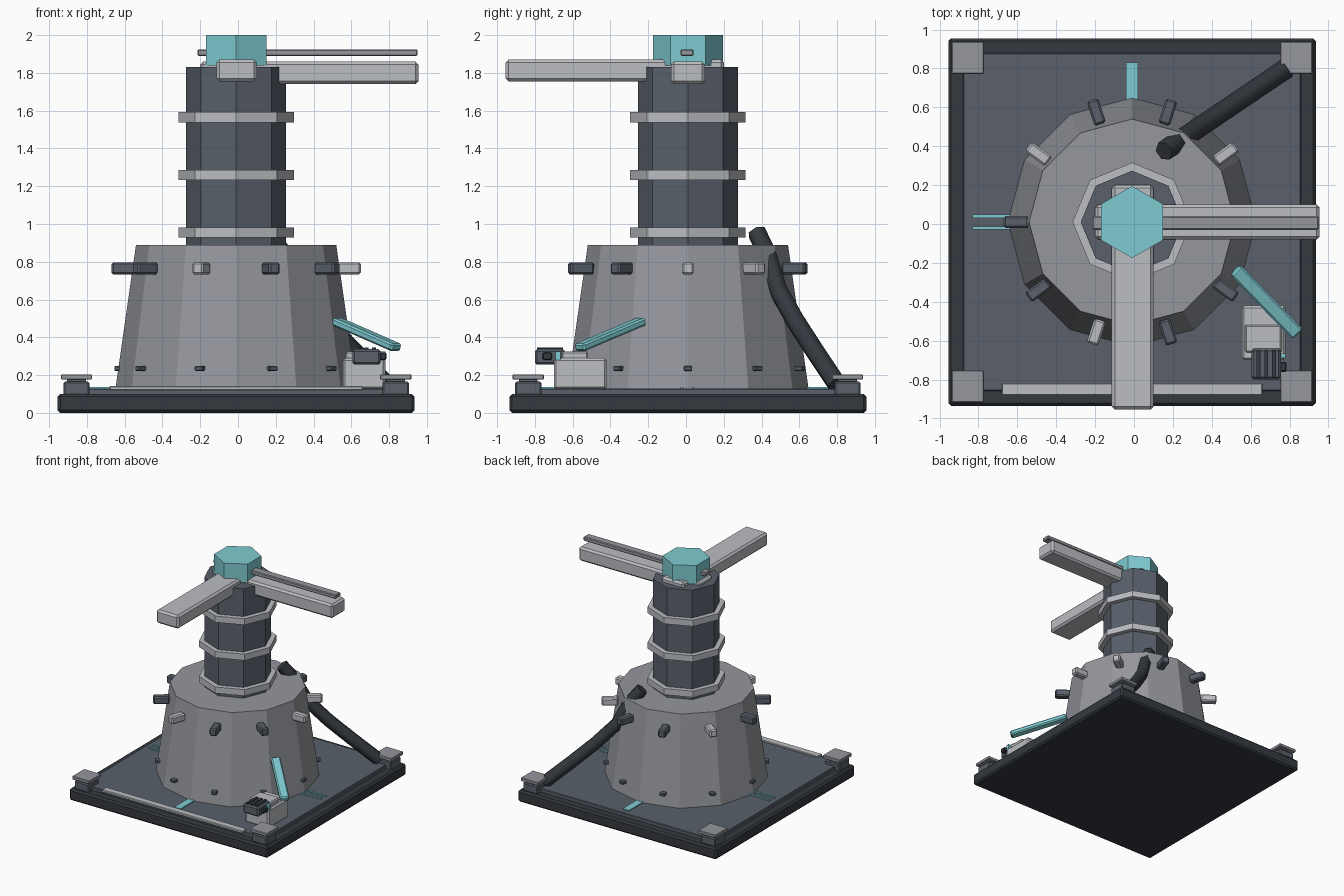
import bpy
import math
from mathutils import Vector

if "Cube" in bpy.data.objects:
    bpy.data.objects.remove(bpy.data.objects["Cube"])

CX, CY = -0.01, 0.01  # tower axis


def material(name, r, g, b):
    m = bpy.data.materials.new(name)
    m.use_nodes = True
    m.diffuse_color = (r, g, b, 1)
    m.node_tree.nodes["Principled BSDF"].inputs["Base Color"].default_value = (r, g, b, 1)
    return m


TEAL = material("teal", 0.21, 0.6, 0.64)
LIGHT = material("light_grey", 0.5, 0.51, 0.54)
GREY = material("mid_grey", 0.3, 0.31, 0.34)
SLATE = material("slate", 0.1, 0.117, 0.145)
DARK = material("charcoal", 0.035, 0.041, 0.05)


def finish(name, mat, bevel=0.0):
    ob = bpy.context.object
    ob.name = name
    ob.data.materials.append(mat)
    if bevel:
        mod = ob.modifiers.new("Bevel", "BEVEL")
        mod.width = bevel
        mod.segments = 1
    return ob


def box(name, mat, centre, size, bevel=0.0, turn=0.0):
    bpy.ops.mesh.primitive_cube_add(size=1, location=centre, rotation=(0, 0, turn))
    ob = bpy.context.object
    for v in ob.data.vertices:
        v.co = v.co * Vector(size)
    return finish(name, mat, bevel)


def span(name, mat, x, y, z, bevel=0.0):
    """Box given by its limits on each axis."""
    lims = (x, y, z)
    return box(name, mat, [(a + b) / 2 for a, b in lims], [b - a for a, b in lims], bevel)


def prism(name, mat, sides, r1, r2, z0, z1, turn=0.0, bevel=0.0):
    bpy.ops.mesh.primitive_cone_add(vertices=sides, radius1=r1, radius2=r2, depth=z1 - z0,
                                    location=(CX, CY, (z0 + z1) / 2), rotation=(0, 0, turn))
    return finish(name, mat, bevel)


def around(name, mat, angle, r0, r1, width, z0, z1, bevel=0.0, offset=0.0):
    """Box pointing outward from the tower axis."""
    r = (r0 + r1) / 2
    c, s = math.cos(angle), math.sin(angle)
    return box(name, mat, (CX + r * c - offset * s, CY + r * s + offset * c, (z0 + z1) / 2),
               (r1 - r0, width, z1 - z0), bevel, angle)


# Base slab, deck and corner feet
box("base_slab", DARK, (CX, CY, 0.05), (1.89, 1.89, 0.1), 0.014)
box("deck_plate", SLATE, (CX, CY, 0.11), (1.74, 1.74, 0.04), 0.005)
span("front_strip", LIGHT, (-0.68, 0.66), (-0.88, -0.82), (0.12, 0.142), 0.004)
for sx in (-1, 1):
    for sy in (-1, 1):
        x, y = CX + sx * 0.845, CY + sy * 0.845
        box("corner_post", SLATE, (x, y, 0.125), (0.14, 0.14, 0.08), 0.008)
        box("corner_neck", SLATE, (x, y, 0.17), (0.1, 0.1, 0.03))
        box("corner_pad", GREY, (x, y, 0.19), (0.165, 0.165, 0.028), 0.004)

# Deck markings
for i in range(4):
    a = i * math.pi / 2
    if i % 2:
        around("deck_marking", TEAL, a, 0.62, 0.82, 0.06, 0.129, 0.138)
    else:
        for off in (-0.03, 0.03):
            around("deck_marking", TEAL, a, 0.62, 0.82, 0.016, 0.129, 0.138, 0, off)

# Tapered housing, column and bands
prism("housing", GREY, 12, 0.64, 0.53, 0.12, 0.89)
prism("column", SLATE, 8, 0.264, 0.264, 0.88, 1.83)
for z in (0.955, 1.26, 1.565):
    prism("column_band", LIGHT, 8, 0.306, 0.306, z - 0.027, z + 0.027)

# Lugs and bolts around the housing
for i in range(1, 11):
    a = i * math.tau / 10
    around("lug", LIGHT if i % 3 == 1 else SLATE, a, 0.53, 0.66, 0.062, 0.733, 0.797, 0.01)
    around("bolt", SLATE, a, 0.58, 0.645, 0.045, 0.223, 0.247, 0.004)

# Arms, rail and cap
span("front_arm", LIGHT, (-0.115, 0.1), (-0.955, 0.2), (1.755, 1.87), 0.016)
span("side_arm", LIGHT, (-0.2, 0.955), (-0.08, 0.1), (1.74, 1.86), 0.016)
span("side_arm_rail", GREY, (-0.215, 0.95), (-0.03, 0.04), (1.89, 1.925), 0.006)
prism("cap", TEAL, 6, 0.185, 0.185, 1.84, 2.0)

# Cable from the housing roof to the back corner
curve = bpy.data.curves.new("cable", "CURVE")
curve.dimensions = "3D"
curve.bevel_depth = 0.052
curve.bevel_resolution = 1
curve.use_fill_caps = True
path = [(0.375, 0.955), (0.43, 0.84), (0.488, 0.65), (0.58, 0.485), (0.68, 0.33), (0.8, 0.15)]
spline = curve.splines.new("POLY")
spline.points.add(len(path) - 1)
for p, (y, z) in zip(spline.points, path):
    p.co = (0.28 + (y - 0.46) * 1.48, y, z, 1)
cable = bpy.data.objects.new("cable", curve)
bpy.context.collection.objects.link(cable)
curve.materials.append(DARK)

# Control box with motor, knobs and lever
span("control_box", LIGHT, (0.555, 0.78), (-0.7, -0.42), (0.125, 0.29), 0.012)
span("control_block", LIGHT, (0.57, 0.76), (-0.66, -0.52), (0.28, 0.325), 0.008)
span("motor", SLATE, (0.605, 0.755), (-0.8, -0.64), (0.255, 0.338), 0.012)
for x in (0.64, 0.68, 0.72):
    span("motor_fin", DARK, (x - 0.01, x + 0.01), (-0.79, -0.65), (0.33, 0.347))
span("motor_knob", DARK, (0.75, 0.785), (-0.76, -0.71), (0.28, 0.32), 0.006)
span("button", TEAL, (0.755, 0.78), (-0.69, -0.665), (0.28, 0.325))
start, end = Vector((0.52, -0.235, 0.485)), Vector((0.84, -0.565, 0.345))
lever = box("lever", TEAL, (start + end) / 2, ((end - start).length, 0.075, 0.042), 0.01)
flat = math.hypot(end.x - start.x, end.y - start.y)
lever.rotation_euler = (0, math.atan2(start.z - end.z, flat),
                        math.atan2(end.y - start.y, end.x - start.x))
